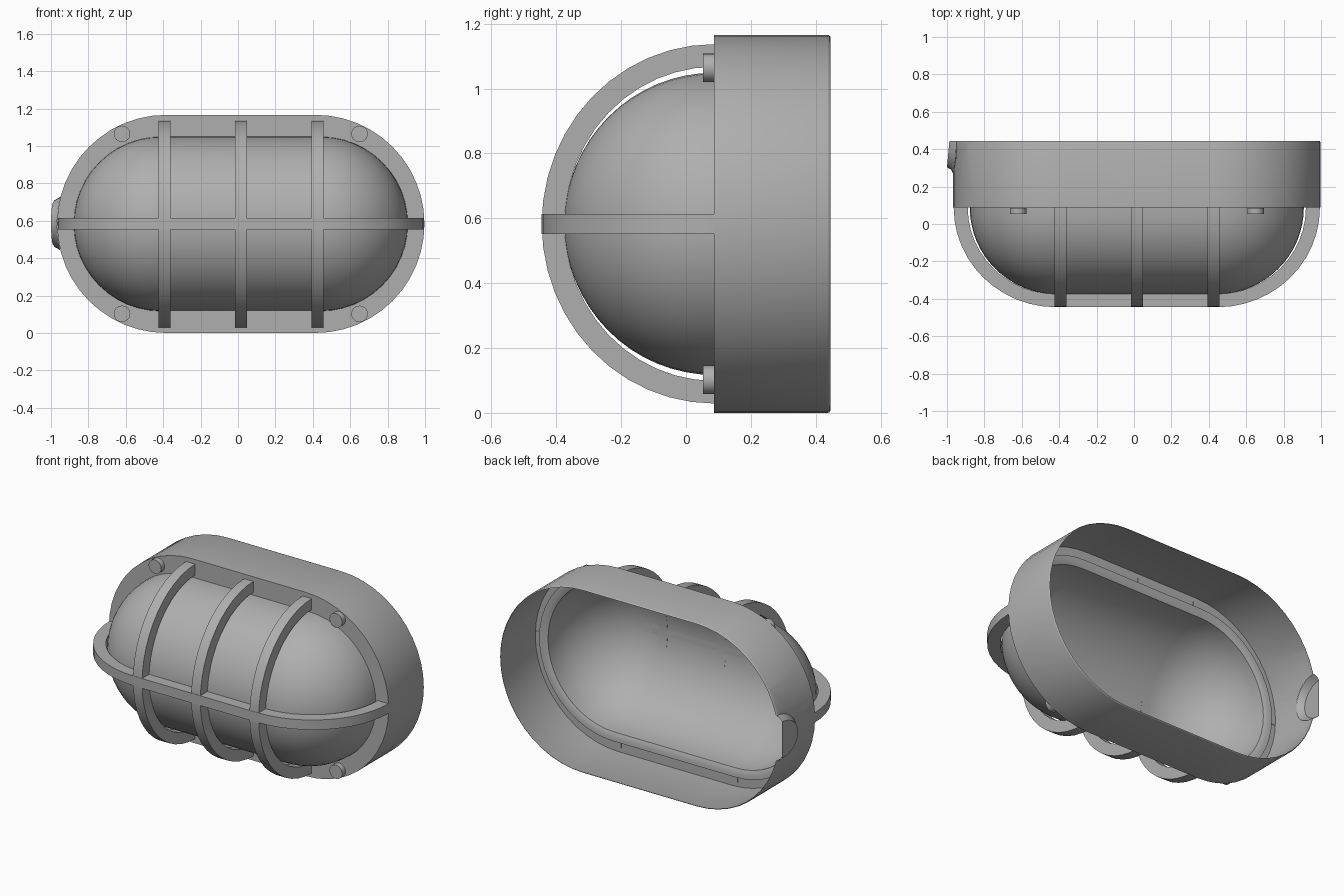
import bpy, bmesh
from math import sin, cos, pi, radians, sqrt

if "Cube" in bpy.data.objects:
    bpy.data.objects.remove(bpy.data.objects["Cube"])

CX, CZ = 0.015, 0.583      # middle of the lamp
FRONT, BACK = 0.087, 0.445  # housing depth range

GREY = bpy.data.materials.new("dark_grey")
GREY.diffuse_color = (0.43, 0.43, 0.43, 1)
GREY.use_nodes = True
GREY.node_tree.nodes["Principled BSDF"].inputs["Base Color"].default_value = GREY.diffuse_color


def make_object(name, bm, angle=40):
    bmesh.ops.remove_doubles(bm, verts=bm.verts, dist=0.0005)
    bmesh.ops.recalc_face_normals(bm, faces=bm.faces)
    mesh = bpy.data.meshes.new(name)
    bm.to_mesh(mesh)
    bm.free()
    mesh.materials.append(GREY)
    ob = bpy.data.objects.new(name, mesh)
    bpy.context.collection.objects.link(ob)
    bpy.ops.object.select_all(action='DESELECT')
    ob.select_set(True)
    bpy.context.view_layer.objects.active = ob
    bpy.ops.object.shade_smooth_by_angle(angle=radians(angle))
    return ob


def stadium_loft(profile, n=24):
    """Join stadium loops given as (end radius, half straight length, y)."""
    bm = bmesh.new()
    loops = []
    for r, half, y in profile:
        loop = []
        for side in (1, -1):
            for i in range(n + 1):
                a = -pi / 2 + pi * i / n
                loop.append(bm.verts.new((CX + side * (half + r * cos(a)), y,
                                          CZ + side * r * sin(a))))
        loops.append(loop)
    for a, b in zip(loops, loops[1:]):
        for i in range(len(a)):
            j = (i + 1) % len(a)
            bm.faces.new((a[i], a[j], b[j], b[i]))
    return bm


def bar(name, half, outer, inner, width, place, n=12):
    """Bent cage bar: half-oval path with rectangular section."""
    bm = bmesh.new()
    angles = [(side, pi / 2 * i / n) for side in (-1, 1)
              for i in (range(n + 1) if side < 0 else range(n, -1, -1))]
    points = [(-1, None)] + angles + [(1, None)]
    rings = []
    for side, a in points:
        ring = []
        for (ru, rv), w in ((outer, -1), (outer, 1), (inner, 1), (inner, -1)):
            if a is None:   # short foot inside the housing
                u, y = side * (half + ru), FRONT + 0.003
            else:
                u, y = side * (half + ru * cos(a)), FRONT - rv * sin(a)
            ring.append(bm.verts.new(place(u, y, w * width / 2)))
        rings.append(ring)
    for a, b in zip(rings, rings[1:]):
        for i in range(4):
            j = (i + 1) % 4
            bm.faces.new((a[i], a[j], b[j], b[i]))
    bm.faces.new(rings[0])
    bm.faces.new(rings[-1])
    return make_object(name, bm)


# Open-backed housing with its front rim
R, HALF = 0.583, 0.399
bm = stadium_loft([(R - 0.006, HALF, BACK), (R - 0.002, HALF, BACK - 0.003),
                   (R, HALF, BACK - 0.009), (R, HALF, FRONT),
                   (0.466, 0.427, FRONT)])

# Half-round notch in the left wall where the cable enters
EZ, ERZ, ERY, N = 0.585, 0.143, 0.175, 16
outline = [(BACK - sin(pi * i / N), cos(pi * i / N)) for i in range(N + 1)]


def near_notch(face):
    c = face.calc_center_median()
    return c.x < -0.85 and c.y > FRONT + 0.01 and abs(c.z - EZ) < 0.25


def notch_side(y, z):
    """Largest outward distance from the notch's facets."""
    c = cos(pi / N / 2)
    return max((BACK - y) / ERY * sin(pi * (i + .5) / N)
               + (z - EZ) / ERZ * cos(pi * (i + .5) / N) - c for i in range(N))


for i in range(N):
    a = pi * (i + 0.5) / N
    normal = (0, -sin(a) / ERY, cos(a) / ERZ)
    point = (0, BACK - ERY * sin(pi * i / N), EZ + ERZ * cos(pi * i / N))
    faces = [f for f in bm.faces if near_notch(f)]
    geom = list({e for f in faces for e in f.edges}
                | {v for f in faces for v in f.verts}) + faces
    bmesh.ops.bisect_plane(bm, geom=geom, plane_co=point, plane_no=normal,
                           dist=1e-5)
cut = [f for f in bm.faces if near_notch(f)
       and notch_side(*f.calc_center_median().yz) < 0]
bmesh.ops.delete(bm, geom=cut, context='FACES')
make_object("housing", bm)

# Capsule-shaped glass cover with a flange behind the rim
steps = 16
flange = [(0.520, 0.427, 0.098), (0.494, 0.427, 0.097), (0.478, 0.427, 0.092)]
dome = [(0.466 * cos(pi / 2 * i / steps), 0.427,
         FRONT - 0.462 * sin(pi / 2 * i / steps)) for i in range(steps + 1)]
make_object("glass_cover", stadium_loft(flange + dome), 60)

# Cage: three upright hoops and one lengthwise bar
for i in (-1, 0, 1):
    bar(f"upright_hoop_{i + 2}", 0, (0.554, 0.532), (0.484, 0.461), 0.064,
        lambda u, y, w, x=CX + 0.409 * i: (x + w, y, CZ + u))
bar("lengthwise_bar", 0.43, (0.549, 0.532), (0.474, 0.461), 0.062,
    lambda u, y, w: (CX + u, y, CZ + w))

# Corner screws, ending flush inside the rim
for sx in (-1, 1):
    for sz in (-1, 1):
        bm = bmesh.new()
        bmesh.ops.create_cone(bm, cap_ends=True, segments=24, radius1=0.044,
                              radius2=0.044, depth=0.034)
        for v in bm.verts:
            x, y, z = v.co
            v.co = (CX + sx * 0.635 + x, 0.0695 + z, CZ + sz * 0.481 + y)
        make_object("corner_screw", bm)

# Flared half-round cable entry on the left end
bm = bmesh.new()
rings = []
for x, scale in ((None, 1), (-0.979, 0.88), (-1.0, 0.81)):
    ring = []
    for i in range(N + 1):
        y = BACK - ERY * scale * sin(pi * i / N)
        z = EZ + ERZ * scale * cos(pi * i / N)
        wall = CX - HALF - sqrt(R * R - (z - CZ) ** 2)
        lean = 0.013 * max(0, (y - 0.30) / 0.145) if x == -1.0 else 0
        ring.append(bm.verts.new((wall if x is None else x + lean, y, z)))
    rings.append(ring)
for a, b in zip(rings, rings[1:]):
    for i in range(N):
        bm.faces.new((a[i], a[i + 1], b[i + 1], b[i]))
bm.faces.new(rings[-1])      # outer end face
make_object("cable_entry", bm, 30)
